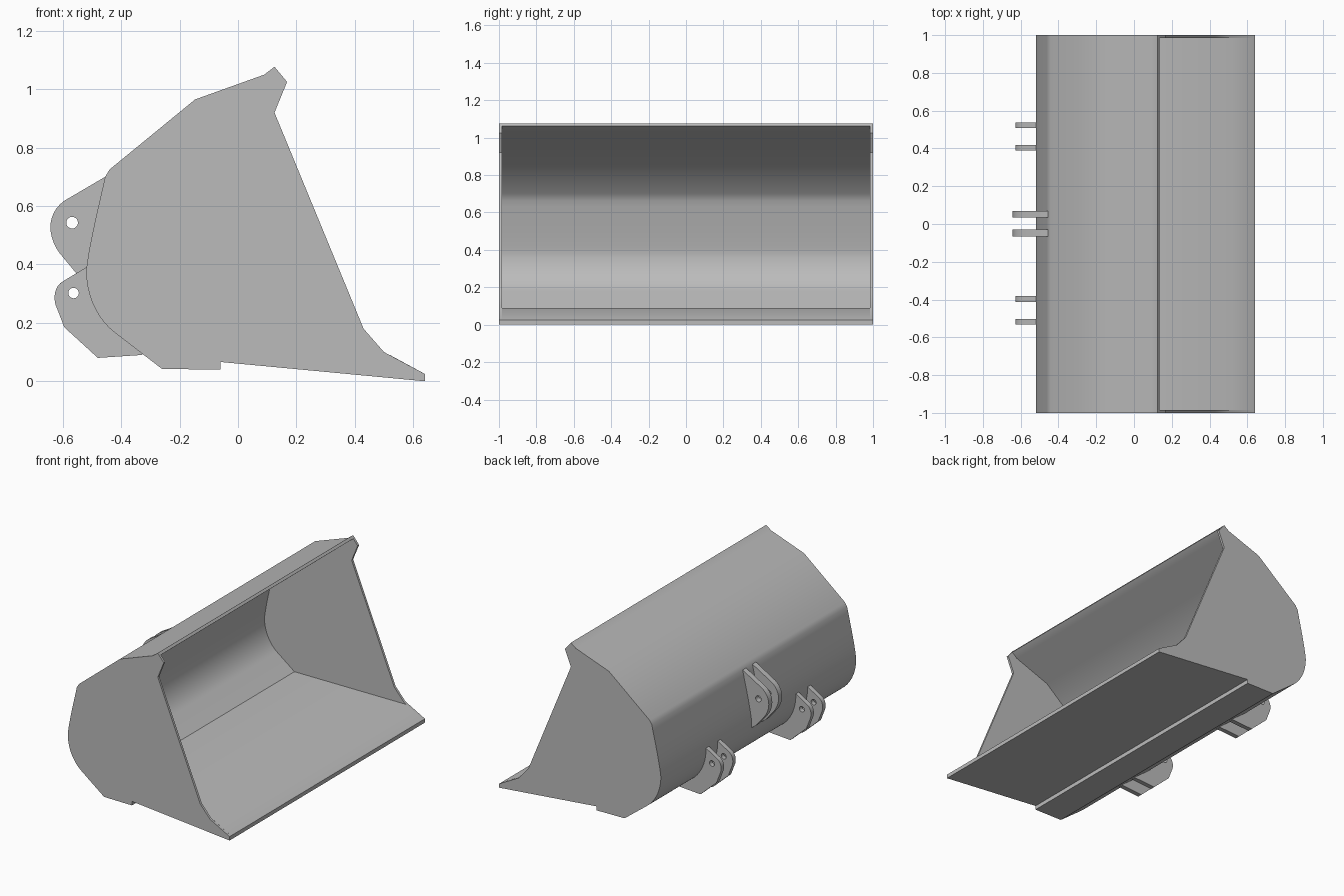
import bpy, bmesh, math
from mathutils import Vector
from mathutils.geometry import interpolate_bezier

cube = bpy.data.objects.get("Cube")
if cube:
    bpy.data.objects.remove(cube, do_unlink=True)

steel = bpy.data.materials.new("grey_steel")
steel.use_nodes = True
grey = (0.5, 0.5, 0.5, 1)
steel.diffuse_color = grey
steel.node_tree.nodes["Principled BSDF"].inputs["Base Color"].default_value = grey


def bezier(a, ha, hb, b, n):
    pts = interpolate_bezier(*[Vector((*p, 0)) for p in (a, ha, hb, b)], n)
    return [(p.x, p.y) for p in pts]


def circle(cx, cz, r, n=20):
    return [(cx + r * math.cos(2 * math.pi * i / n),
             cz + r * math.sin(2 * math.pi * i / n)) for i in range(n)]


def inset(path, d):
    """Shift an open path sideways by d."""
    out = []
    for i, p in enumerate(path):
        a, b = Vector(path[max(i - 1, 0)]), Vector(path[min(i + 1, len(path) - 1)])
        t = (b - a).normalized()
        out.append((p[0] + t.y * d, p[1] - t.x * d))
    return out


def plate(name, loops, y0, y1):
    """Extrude an x-z outline (further loops are holes) from y0 to y1."""
    curve = bpy.data.curves.new(name, 'CURVE')
    curve.dimensions = '2D'
    curve.fill_mode = 'BOTH'
    curve.extrude = (y1 - y0) / 2
    for loop in loops:
        s = curve.splines.new('POLY')
        s.points.add(len(loop) - 1)
        for pt, (x, z) in zip(s.points, loop):
            pt.co = (x, z, 0, 1)
        s.use_cyclic_u = True
    obj = bpy.data.objects.new(name, curve)
    bpy.context.collection.objects.link(obj)
    obj.location.y = (y0 + y1) / 2
    obj.rotation_euler.x = math.pi / 2
    bpy.ops.object.select_all(action='DESELECT')
    obj.select_set(True)
    bpy.context.view_layer.objects.active = obj
    bpy.ops.object.convert(target='MESH')
    obj = bpy.context.object
    obj.name = name
    bm = bmesh.new()
    bm.from_mesh(obj.data)
    bmesh.ops.remove_doubles(bm, verts=bm.verts, dist=0.0002)
    bmesh.ops.recalc_face_normals(bm, faces=bm.faces)
    bm.to_mesh(obj.data)
    bm.free()
    obj.data.materials.clear()
    obj.data.materials.append(steel)
    bpy.ops.object.shade_smooth_by_angle(angle=math.radians(30))
    return obj


# Bucket section: curved back, sloping roof, stepped floor
back = bezier((-0.42, 0.165), (-0.48, 0.21), (-0.52, 0.29), (-0.52, 0.38), 14)
back += bezier((-0.52, 0.38), (-0.51, 0.47), (-0.475, 0.61), (-0.455, 0.70), 10)[1:]
roof = [(-0.44, 0.725), (-0.147, 0.965), (0.09, 1.05), (0.125, 1.077)]
floor = [(0.64, 0.025), (0.64, 0), (-0.06, 0.066), (-0.06, 0.04), (-0.26, 0.042)]
outer = floor + back + roof

# Sheet shell with wedge-shaped cutting lip
inner_back = inset(back, 0.02)[:-1]
inner_roof = [(-0.425, 0.702), (-0.138, 0.943), (0.1, 1.032), (0.136, 1.062)]
inner = [(0.52, 0.09), (-0.285, 0.088)] + inner_back + inner_roof
plate("bucket_shell", [outer + inner[::-1]], -0.985, 0.985)

# Side plates
front_edge = [(0.168, 1.025), (0.125, 0.92), (0.43, 0.18), (0.5, 0.1)]
for side, y0, y1 in (("right", -1, -0.985), ("left", 0.985, 1)):
    plate(side + "_side_plate", [outer + front_edge], y0, y1)

# Centre bracket ears
upper = [(-0.445, 0.70), (-0.455, 0.70)]
upper += bezier((-0.595, 0.618), (-0.655, 0.575), (-0.655, 0.50), (-0.612, 0.44), 12)
upper += [(-0.55, 0.365), (-0.513, 0.34), (-0.508, 0.39), (-0.483, 0.55)]
for i, y in enumerate((-0.048, 0.052)):
    plate(f"centre_bracket_ear_{i + 1}", [upper, circle(-0.568, 0.543, 0.02)],
          y - 0.018, y + 0.018)

# Lower bracket ears, two pairs
lower = [(-0.512, 0.38), (-0.52, 0.39)]
lower += bezier((-0.60, 0.342), (-0.63, 0.325), (-0.635, 0.28), (-0.62, 0.25), 10)
lower += [(-0.595, 0.185), (-0.48, 0.08), (-0.33, 0.09), (-0.32, 0.1),
          (-0.414, 0.173), (-0.47, 0.235), (-0.505, 0.31)]
for i, y in enumerate((-0.517, -0.397, 0.403, 0.523)):
    plate(f"lower_bracket_ear_{i + 1}", [lower, circle(-0.563, 0.302, 0.018)],
          y - 0.015, y + 0.015)
